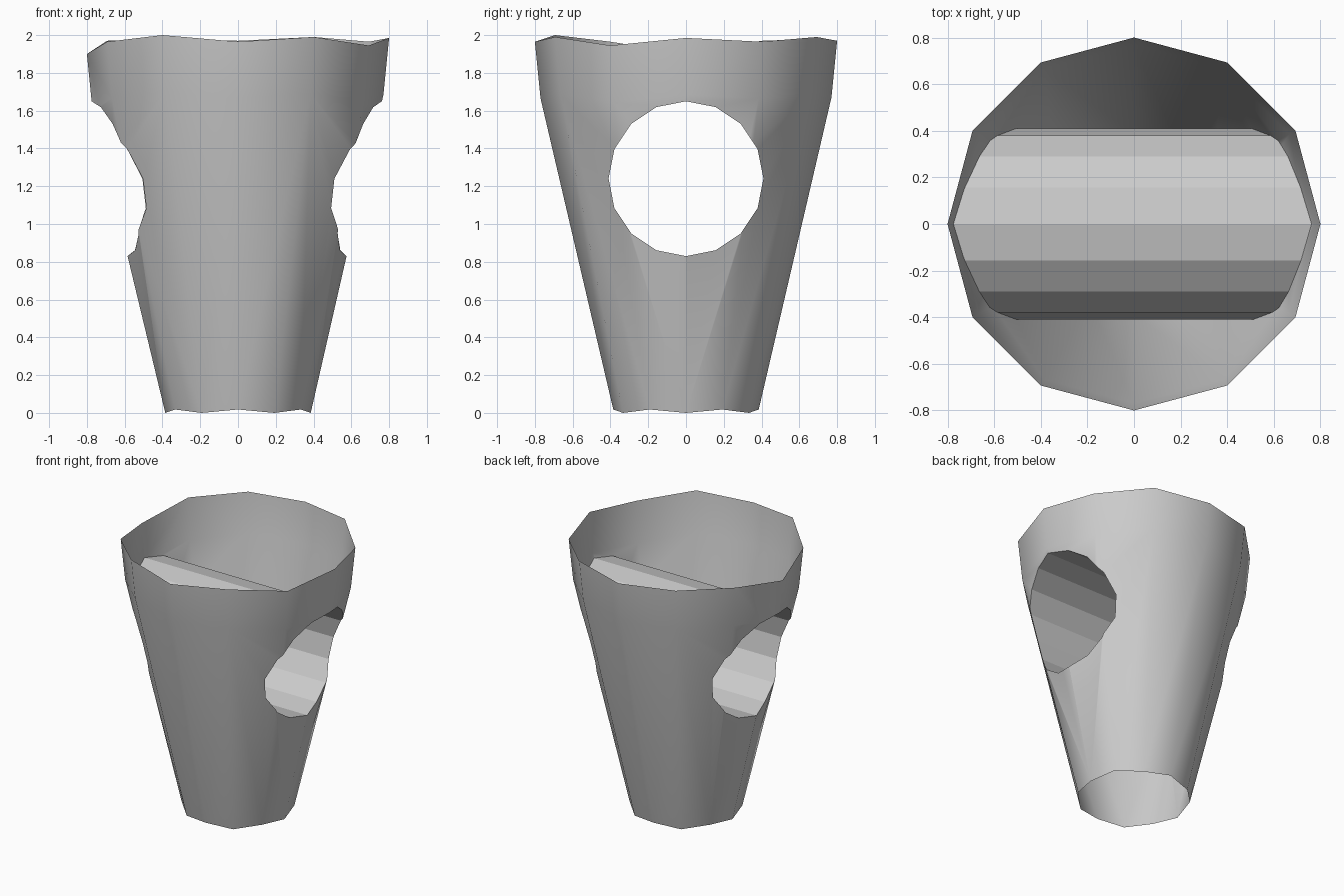
import bpy, bmesh
from math import sin, cos, pi, hypot

cube = bpy.data.objects.get("Cube")
if cube:
    bpy.data.objects.remove(cube, do_unlink=True)

SIDES = 12
TUBE_R, TUBE_Z = 0.41, 1.24
# uneven rim heights, counter-clockwise from +x
RIM = [1.985, 1.965, 1.99, 1.97, 1.98, 1.97, 1.90, 1.965, 2.0, 1.965, 1.99, 1.945]


def make_object(name, bm):
    bmesh.ops.recalc_face_normals(bm, faces=bm.faces)
    mesh = bpy.data.meshes.new(name)
    bm.to_mesh(mesh)
    bm.free()
    ob = bpy.data.objects.new(name, mesh)
    bpy.context.collection.objects.link(ob)
    return ob


def ring(bm, radius, heights):
    return [bm.verts.new((radius * cos(2 * pi * i / SIDES),
                          radius * sin(2 * pi * i / SIDES), z))
            for i, z in enumerate(heights)]


# Tapered body, temporarily capped so it can be cut
bm = bmesh.new()
rings = [ring(bm, 0.385, [0.0 if i % 2 == 0 else 0.018 for i in range(SIDES)]),
         ring(bm, 0.77, [z - 0.3 for z in RIM]),
         ring(bm, 0.80, RIM)]
for low, high in zip(rings, rings[1:]):
    for i in range(SIDES):
        j = (i + 1) % SIDES
        bm.faces.new((low[i], low[j], high[j], high[i]))
for loop, z in ((rings[0], 0.01), (rings[-1], 1.97)):
    hub = bm.verts.new((0, 0, z))
    for i in range(SIDES):
        bm.faces.new((loop[i], loop[(i + 1) % SIDES], hub))
body = make_object("tapered_body", bm)

# Sixteen-sided crosswise cutter
bm = bmesh.new()
ends = [[bm.verts.new((x, TUBE_R * sin(pi * i / 8), TUBE_Z + TUBE_R * cos(pi * i / 8)))
         for i in range(16)] for x in (-1, 1)]
for i in range(16):
    j = (i + 1) % 16
    bm.faces.new((ends[0][i], ends[0][j], ends[1][j], ends[1][i]))
for end in ends:
    bm.faces.new(end)
cutter = make_object("tube_cutter", bm)
cutter.hide_render = True

# Cut the tube through the body and bake the result
cut = body.modifiers.new("tube_cut", "BOOLEAN")
cut.operation, cut.solver, cut.object = "DIFFERENCE", "EXACT", cutter
graph = bpy.context.evaluated_depsgraph_get()
mesh = bpy.data.meshes.new_from_object(body.evaluated_get(graph))
body.modifiers.clear()
body.data = mesh
bpy.data.objects.remove(cutter, do_unlink=True)

# Open both ends, leave the tube walls flat and the body smooth
bm = bmesh.new()
bm.from_mesh(mesh)
hubs = [v for v in bm.verts if hypot(v.co.x, v.co.y) < 0.001]
bmesh.ops.delete(bm, geom=hubs, context="VERTS")
for face in bm.faces:
    c = face.calc_center_median()
    in_tube = abs(face.normal.x) < 0.01 and hypot(c.y, c.z - TUBE_Z) < TUBE_R + 0.01
    face.smooth = not in_tube
bm.to_mesh(mesh)
bm.free()

# Single plain grey
grey = bpy.data.materials.new("plain grey")
grey.use_nodes = True
colour = (0.6, 0.6, 0.6, 1)
grey.diffuse_color = colour
grey.node_tree.nodes["Principled BSDF"].inputs["Base Color"].default_value = colour
mesh.materials.clear()
mesh.materials.append(grey)
